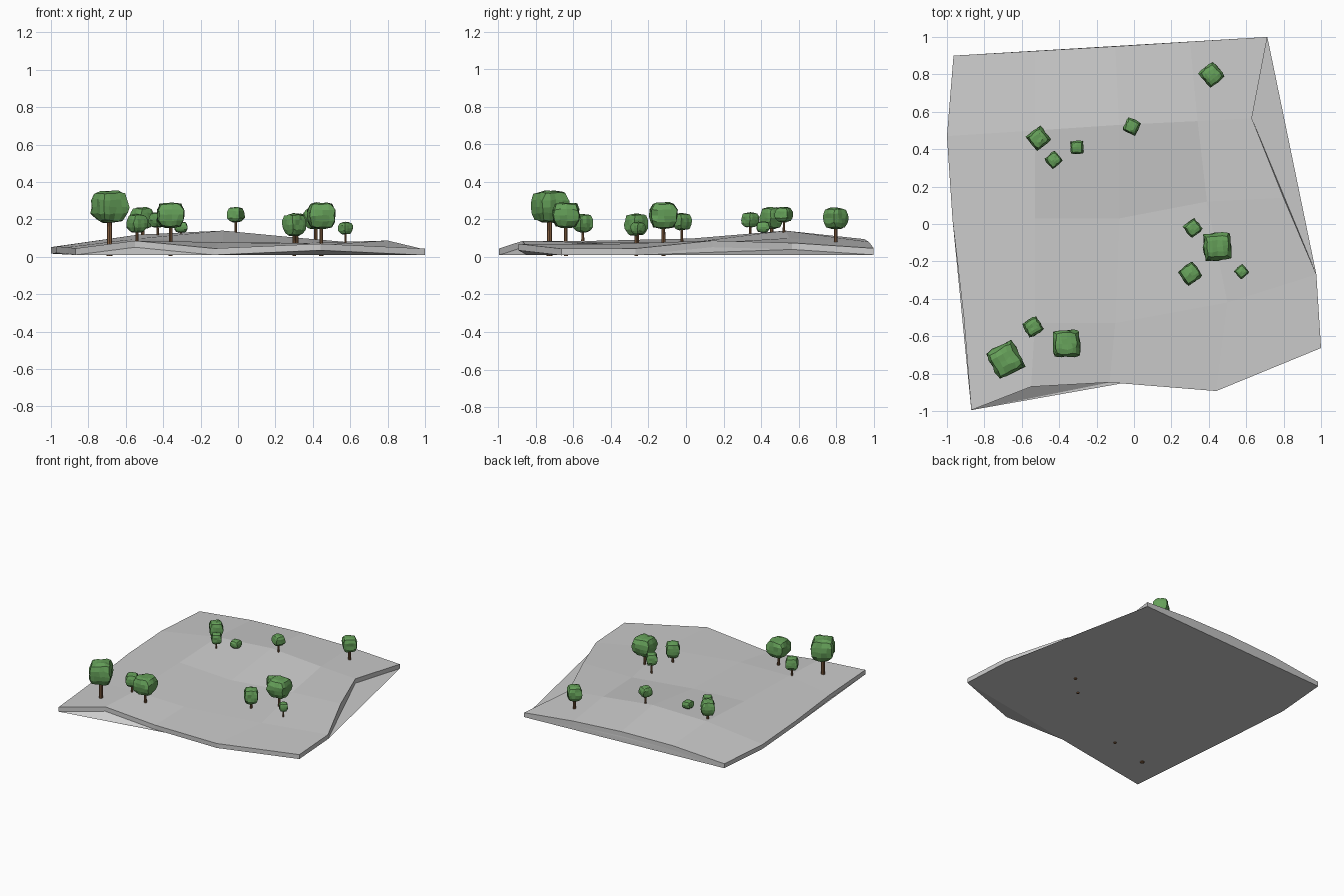
import bpy, bmesh, math, random
from mathutils import Vector, Matrix
from mathutils.bvhtree import BVHTree

if "Cube" in bpy.data.objects:
    bpy.data.objects.remove(bpy.data.objects["Cube"])

random.seed(4)
THICK = 0.035


def colour(name, rgb):
    m = bpy.data.materials.new(name)
    m.diffuse_color = (*rgb, 1)
    m.use_nodes = True
    m.node_tree.nodes["Principled BSDF"].inputs["Base Color"].default_value = m.diffuse_color
    return m


def add_object(name, bm, mat=None):
    bmesh.ops.recalc_face_normals(bm, faces=bm.faces)
    me = bpy.data.meshes.new(name)
    bm.to_mesh(me)
    bm.free()
    ob = bpy.data.objects.new(name, me)
    bpy.context.collection.objects.link(ob)
    if mat:
        me.materials.append(mat)
    return ob


leaf = colour("leaf_green", (0.13, 0.35, 0.10))
bark = colour("bark_brown", (0.22, 0.11, 0.05))

# Terrain: 5 x 5 bent grid, front row first
rows = [
    [(-.87, -.995, .045), (-.55, -.87, .086), (-.13, -.847, .045), (.44, -.893, .070), (1, -.663, .044)],
    [(-.91, -.50, .052), (-.53, -.53, .085), (-.10, -.53, .078), (.50, -.42, .068), (.975, -.27, .045)],
    [(-.97, .02, .055), (-.53, .03, .098), (-.08, .03, .078), (.39, .12, .075), (.80, .14, .087)],
    [(-1, .47, .052), (-.53, .50, .119), (-.08, .53, .140), (.34, .55, .100), (.63, .565, .075)],
    [(-.965, .90, .053), (-.53, .925, .090), (-.10, .95, .095), (.30, .975, .080), (.713, 1, .046)],
]
bm = bmesh.new()
grid = [[bm.verts.new(p) for p in r] for r in rows]
for j in range(4):
    for i in range(4):
        bm.faces.new((grid[j][i], grid[j][i + 1], grid[j + 1][i + 1], grid[j + 1][i]))
bm.normal_update()
surface = BVHTree.FromBMesh(bm)

# Even rim around the edge, closed by a nearly flat underside
rim = (grid[0][:4] + [grid[j][4] for j in range(4)]
       + grid[4][:0:-1] + [grid[j][0] for j in range(4, 0, -1)])
low = [bm.verts.new(v.co - Vector((0, 0, THICK))) for v in rim]
for k in range(16):
    m = (k + 1) % 16
    bm.faces.new((rim[k], low[k], low[m], rim[m]))
bm.faces.new((low[2], low[3], low[4]))
under = bm.faces.new(low[:3] + low[4:])
bmesh.ops.triangulate(bm, faces=[under], ngon_method='EAR_CLIP')
add_object("ground_slab", bm)


def tree(n, x, y, width, z0, z1, turn, deep):
    ground = surface.ray_cast(Vector((x, y, 2)), Vector((0, 0, -1)))[0].z
    # Trunk
    foot = 0.004 if deep else ground - .02
    head = z0 + (z1 - z0) * .3
    bm = bmesh.new()
    bmesh.ops.create_cone(bm, cap_ends=True, segments=8, radius1=width * .075,
                          radius2=width * .06, depth=head - foot,
                          matrix=Matrix.Translation((x, y, (head + foot) / 2)))
    add_object(f"tree_trunk_{n}", bm, bark)
    # Crown: rounded, lumpy block
    a = math.radians(turn)
    half = width / (abs(math.cos(a)) + abs(math.sin(a))) / 2 * 1.07
    bm = bmesh.new()
    bmesh.ops.create_cube(bm, size=2)
    bmesh.ops.subdivide_edges(bm, edges=bm.edges[:], cuts=3, use_grid_fill=True)
    for v in bm.verts:
        p = v.co.copy()
        flare = 1 - (.22 if p.z > 0 else .28) * abs(p.z) ** 2.5
        round_xy = 1 - .06 * (p.x * p.y) ** 2
        lift = 1 - .11 * max(abs(p.x), abs(p.y)) ** 2 - .08 * (p.x * p.y) ** 2
        j = [random.uniform(-.08, .08) for _ in range(3)]
        v.co = ((p.x * flare * round_xy + j[0]) * half,
                (p.y * flare * round_xy + j[1]) * half,
                (p.z * lift + j[2] * .7) * (z1 - z0) / 2)
    bmesh.ops.transform(bm, verts=bm.verts,
                        matrix=Matrix.Translation((x, y, (z0 + z1) / 2)) @ Matrix.Rotation(a, 4, "Z"))
    add_object(f"tree_crown_{n}", bm, leaf)


# Trees: x, y, crown width, crown bottom, crown top, turn, trunk reaches the underside
trees = [
    (-.687, -.727, .205, .183, .353, 27, 1),
    (-.540, -.550, .115, .130, .228, 30, 0),
    (-.360, -.640, .140, .155, .291, 3, 1),
    (.300, -.265, .130, .112, .231, 36, 1),
    (.445, -.120, .146, .150, .291, 4, 1),
    (.315, -.022, .105, .142, .233, 38, 0),
    (.575, -.255, .080, .120, .186, 42, 0),
    (.415, .798, .140, .148, .262, 40, 0),
    (-.012, .522, .096, .185, .266, 65, 0),
    (-.305, .410, .066, .130, .188, 2, 0),
    (-.510, .457, .130, .150, .266, 38, 0),
    (-.430, .343, .097, .157, .237, 40, 0),
]
for n, t in enumerate(trees, 1):
    tree(n, *t)
